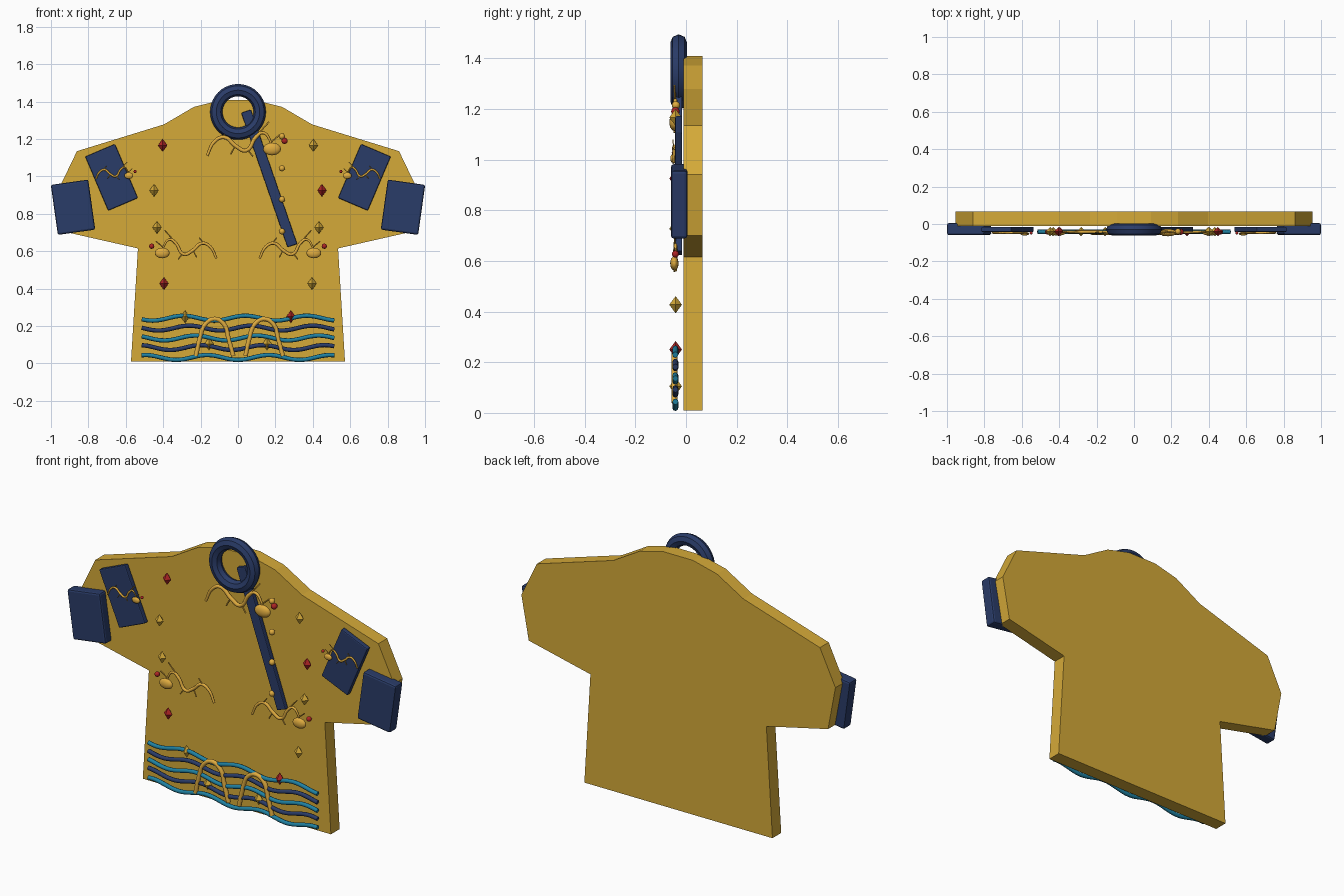
import bpy, bmesh, math
from mathutils import Matrix

if "Cube" in bpy.data.objects:
    bpy.data.objects.remove(bpy.data.objects["Cube"])


def material(name, rgb):
    m = bpy.data.materials.new(name)
    m.diffuse_color = (*rgb, 1)
    m.use_nodes = True
    m.node_tree.nodes["Principled BSDF"].inputs["Base Color"].default_value = m.diffuse_color
    return m


GOLD = material("gold_cloth", (0.66, 0.40, 0.04))
THREAD = material("gold_thread", (0.74, 0.41, 0.05))
NAVY = material("navy", (0.023, 0.045, 0.14))
TEAL = material("teal", (0.014, 0.22, 0.36))
RED = material("red", (0.42, 0.018, 0.018))


def from_bmesh(name, bm, mat, smooth=False):
    mesh = bpy.data.meshes.new(name)
    bmesh.ops.recalc_face_normals(bm, faces=bm.faces)
    for f in bm.faces:
        f.smooth = smooth
    bm.to_mesh(mesh)
    bm.free()
    ob = bpy.data.objects.new(name, mesh)
    bpy.context.collection.objects.link(ob)
    mesh.materials.append(mat)
    return ob


def box(name, loc, size, angle, mat, bevel):
    bm = bmesh.new()
    bmesh.ops.create_cube(bm, size=1, matrix=Matrix.Diagonal((*size, 1)))
    ob = from_bmesh(name, bm, mat)
    ob.location = loc
    ob.rotation_euler.y = angle
    mod = ob.modifiers.new("bevel", "BEVEL")
    mod.width, mod.segments = bevel, 2
    return ob


def ball(name, loc, radii, mat):
    bm = bmesh.new()
    bmesh.ops.create_uvsphere(bm, u_segments=16, v_segments=10, radius=1,
                              matrix=Matrix.Diagonal((*radii, 1)))
    ob = from_bmesh(name, bm, mat, True)
    ob.location = loc
    return ob


def tube(name, pts, radius, mat, taper=None):
    cu = bpy.data.curves.new(name, "CURVE")
    cu.dimensions = "3D"
    cu.bevel_depth, cu.bevel_resolution = radius, 2
    cu.resolution_u = 5
    cu.use_fill_caps = True
    sp = cu.splines.new("BEZIER")
    sp.bezier_points.add(len(pts) - 1)
    for i, (bp, p) in enumerate(zip(sp.bezier_points, pts)):
        bp.co = p
        bp.handle_left_type = bp.handle_right_type = "AUTO"
        bp.radius = taper(i / (len(pts) - 1)) if taper else 1
    cu.materials.append(mat)
    ob = bpy.data.objects.new(name, cu)
    bpy.context.collection.objects.link(ob)
    return ob


# robe body: mirrored outline extruded in depth
half = [(0.572, 0.01), (0.535, 0.615), (0.91, 0.70), (0.955, 0.94), (0.861, 1.135),
        (0.396, 1.278), (0.235, 1.372), (0.09, 1.408)]
outline = half + [(-x, z) for x, z in reversed(half)]
bm = bmesh.new()
face = bm.faces.new([bm.verts.new((x, -0.01, z)) for x, z in outline])
ext = bmesh.ops.extrude_face_region(bm, geom=[face])
bmesh.ops.translate(bm, vec=(0, 0.076, 0),
                    verts=[v for v in ext["geom"] if isinstance(v, bmesh.types.BMVert)])
from_bmesh("robe_body", bm, GOLD)

# collar ring
bpy.ops.mesh.primitive_torus_add(major_radius=0.116, minor_radius=0.033, major_segments=40,
                                 minor_segments=8, location=(0, -0.029, 1.345),
                                 rotation=(math.pi / 2, 0, 0))
collar = bpy.context.object
collar.name = "collar_ring"
collar.data.materials.append(NAVY)
bpy.ops.object.shade_smooth_by_angle(angle=math.radians(30))

# slanted front placket
box("front_placket", (0.167, -0.028, 0.989), (0.055, 0.026, 0.76), -math.atan2(0.247, 0.717),
    NAVY, 0.005)

# buttons
for i, z in enumerate((1.214, 1.043, 0.877, 0.706)):
    ball(f"button_{i}", (0.235, -0.04, z), (0.016, 0.016, 0.016), THREAD)

# cuffs and sleeve panels
for s, side in ((-1, "left"), (1, "right")):
    box(f"cuff_{side}", (s * 0.882, -0.027, 0.835), (0.202, 0.064, 0.27),
        s * math.radians(8), NAVY, 0.01)
    box(f"sleeve_panel_{side}", (s * 0.676, -0.029, 0.995), (0.173, 0.028, 0.314),
        s * math.radians(23), NAVY, 0.006)

# embroidered serpents
BODY = [(-.5, -.18), (-.4, .01), (-.27, .07), (-.11, -.05), (.03, -.11), (.16, .07),
        (.26, .13), (.35, .03), (.38, -.09)]
SPINES = [((-.30, .06), (-.22, .16)), ((-.12, -.05), (-.18, -.16)), ((.05, -.1), (.12, -.19)),
          ((.18, .1), (.34, .28)), ((.36, 0), (.48, .1))]


def serpent(name, cx, cz, size, flip, y=-0.042):
    def at(p, dy=0):
        return (cx + flip * size * p[0], y + dy, cz + size * p[1])
    tube(f"{name}_body", [at(p) for p in BODY], 0.028 * size, THREAD,
         lambda t: 0.55 + 0.45 * math.sin(math.pi * min(1, t + 0.1)))
    for i, (a, b) in enumerate(SPINES):
        tube(f"{name}_spine_{i}", [at(a), at(b, -0.004)], 0.01 * size, THREAD)
    ball(f"{name}_head", at((.38, -.09), -0.004),
         (0.12 * size, 0.05 * size, 0.085 * size), THREAD)
    ball(f"{name}_pearl", at((.55, .02)), (0.042 * size,) * 3, RED)


serpent("chest_serpent", 0.032, 1.182, 0.395, 1)
for s, side in ((-1, "left"), (1, "right")):
    serpent(f"waist_serpent_{side}", s * 0.28, 0.62, 0.33, s)
    serpent(f"sleeve_serpent_{side}", s * 0.66, 1.022, 0.2, -s, -0.048)

# diamond studs: four-sided bipyramids
studs = [(0.403, 1.166, RED, GOLD), (0.449, 0.925, GOLD, RED), (0.433, 0.727, GOLD, GOLD),
         (0.396, 0.427, RED, GOLD), (0.283, 0.25, GOLD, RED), (0.155, 0.105, GOLD, GOLD)]
for i, (x, z, *mats) in enumerate(studs):
    for s, side, mat in ((-1, "left", mats[0]), (1, "right", mats[1])):
        bm = bmesh.new()
        top, low = bm.verts.new((0, 0, 0.034)), bm.verts.new((0, 0, -0.034))
        ring = [bm.verts.new((0.025 * math.cos(a), 0.025 * math.sin(a), 0))
                for a in (k * math.pi / 2 for k in range(4))]
        for k in range(4):
            for tip in (top, low):
                bm.faces.new((ring[k], ring[(k + 1) % 4], tip))
        from_bmesh(f"stud_{side}_{i}", bm, mat).location = (s * x, -0.041, z)

# hem waves
for i, z in enumerate((0.032, 0.085, 0.136, 0.189, 0.242)):
    pts = []
    for k in range(33):
        x = -0.515 + 1.03 * k / 32
        pts.append((x, -0.042, z + 0.013 * math.sin(2 * math.pi * (x + 0.515) / 0.33 + 1.2 + 0.6 * i)))
    tube(f"hem_wave_{i}", pts, 0.0115, NAVY if i % 2 else TEAL)

# hem mountain arches
for i, cx in enumerate((-0.125, 0.14)):
    pts = [(cx + dx, -0.046, z) for dx, z in
           ((-0.1, 0.04), (-0.08, 0.13), (-0.05, 0.21), (0, 0.238), (0.05, 0.21), (0.075, 0.13), (0.1, 0.04))]
    tube(f"hem_arch_{i}", pts, 0.012, THREAD)
